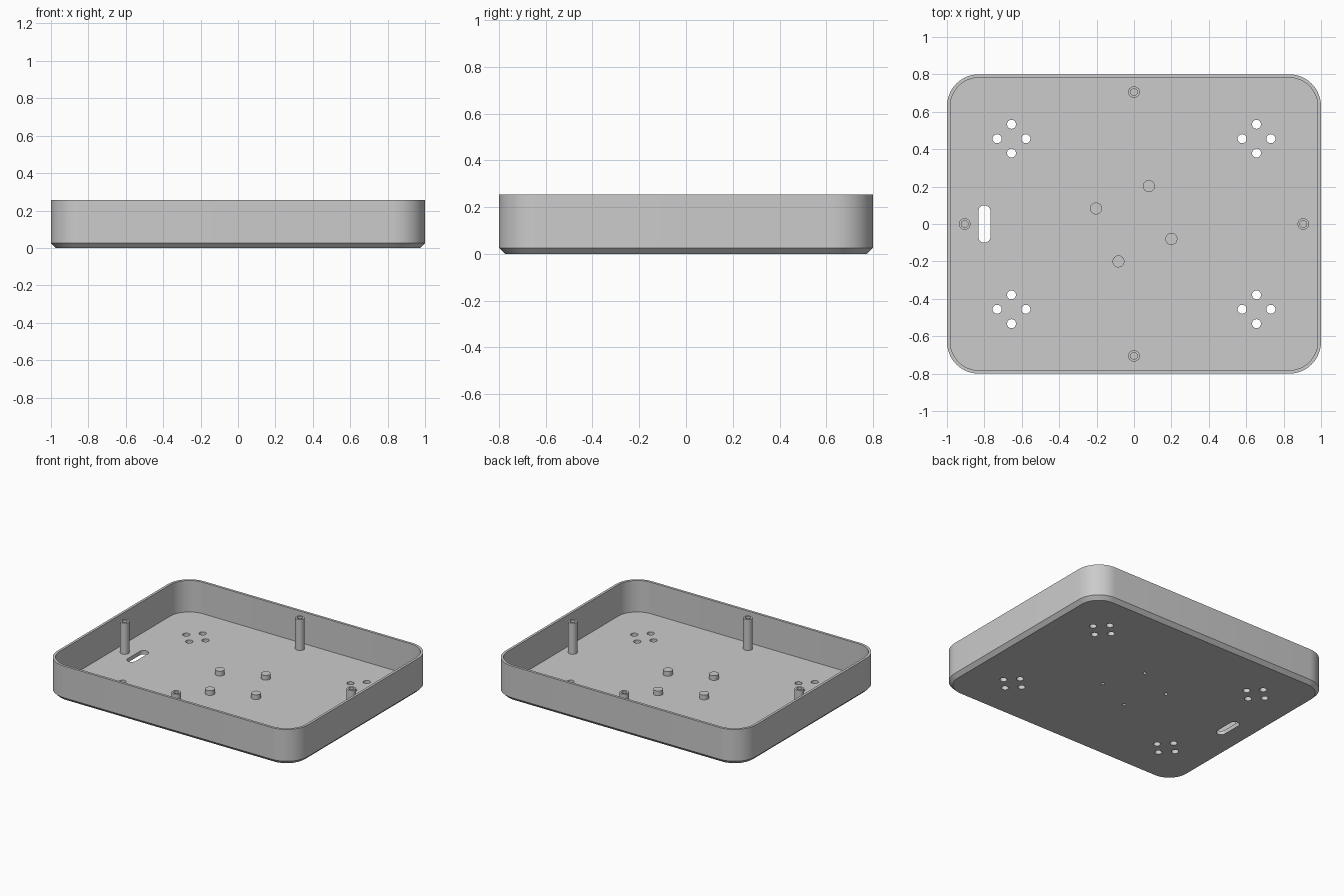
import bpy, bmesh
from math import cos, sin, pi, radians

if "Cube" in bpy.data.objects:
    bpy.data.objects.remove(bpy.data.objects["Cube"], do_unlink=True)

HX, HY, TOP = 1.0, 0.8, 0.255          # outer half sizes and rim height
RADIUS, WALL, FLOOR, CHAMFER = 0.17, 0.018, 0.028, 0.026
HOLE_R, PIN_R = 0.024, 0.012

grey = bpy.data.materials.new("plain grey")
grey.use_nodes = True
grey.diffuse_color = (0.6, 0.6, 0.6, 1)
grey.node_tree.nodes["Principled BSDF"].inputs["Base Color"].default_value = (0.6, 0.6, 0.6, 1)


def outline(hx, hy, r, steps=12):
    """Rounded rectangle, slot or circle, counter-clockwise."""
    pts = []
    for q, (sx, sy) in enumerate([(1, 1), (-1, 1), (-1, -1), (1, -1)]):
        for i in range(steps + 1):
            a = (q + i / steps) * pi / 2
            pts.append((sx * (hx - r) + r * cos(a), sy * (hy - r) + r * sin(a)))
    return pts


def loft(bm, sections, center=(0, 0)):
    """Skin a closed solid through (outline, z) sections and cap both ends."""
    rings = [[bm.verts.new((x + center[0], y + center[1], z)) for x, y in pts]
             for pts, z in sections]
    n = len(rings[0])
    for a, b in zip(rings, rings[1:]):
        for i in range(n):
            j = (i + 1) % n
            bm.faces.new((a[i], a[j], b[j], b[i]))
    bm.faces.new(rings[0][::-1])
    bm.faces.new(rings[-1])


def finish(name, bm, smooth=True):
    bmesh.ops.remove_doubles(bm, verts=bm.verts, dist=1e-5)
    bmesh.ops.recalc_face_normals(bm, faces=bm.faces)
    mesh = bpy.data.meshes.new(name)
    bm.to_mesh(mesh)
    bm.free()
    mesh.materials.append(grey)
    obj = bpy.data.objects.new(name, mesh)
    bpy.context.collection.objects.link(obj)
    if smooth:
        shade(obj)
    return obj


def shade(obj):
    bpy.ops.object.select_all(action='DESELECT')
    obj.select_set(True)
    bpy.context.view_layer.objects.active = obj
    bpy.ops.object.shade_smooth_by_angle(angle=radians(30))


def circle(r):
    return outline(r, r, r, 8)


def tube(name, center, sections):
    bm = bmesh.new()
    loft(bm, [(circle(r), z) for r, z in sections], center)
    return finish(name, bm)


# Open tray: chamfered base, straight wall, thin rim, flat floor
bm = bmesh.new()
outer = outline(HX, HY, RADIUS)
inner = outline(HX - WALL, HY - WALL, RADIUS - WALL)
base = outline(HX - CHAMFER, HY - CHAMFER, RADIUS - CHAMFER)
loft(bm, [(base, 0), (outer, CHAMFER), (outer, TOP), (inner, TOP), (inner, FLOOR)])
tray = finish("tray", bm, smooth=False)

# Cutter for vent holes, cable slot and the pin holes beneath the standoffs
standoffs = [(0.08, 0.203), (-0.203, 0.083), (-0.083, -0.2), (0.2, -0.08)]
low, high = -0.1, 0.1
bm = bmesh.new()
for sx in (-1, 1):
    for sy in (-1, 1):
        for k in range(4):
            a = k * pi / 2
            c = (sx * 0.655 + 0.077 * cos(a), sy * 0.456 + 0.077 * sin(a))
            loft(bm, [(circle(HOLE_R), low), (circle(HOLE_R), high)], c)
slot = outline(0.032, 0.1, 0.032, 8)
loft(bm, [(slot, low), (slot, high)], (-0.8, 0))
for c in standoffs:
    loft(bm, [(circle(PIN_R), low), (circle(PIN_R), high)], c)
cutter = finish("hole_cutter", bm, smooth=False)
cutter.hide_render = True

cut = tray.modifiers.new("holes", 'BOOLEAN')
cut.operation, cut.solver, cut.object = 'DIFFERENCE', 'EXACT', cutter
bpy.context.view_layer.objects.active = tray
bpy.ops.object.modifier_apply(modifier=cut.name)
bpy.data.objects.remove(cutter, do_unlink=True)
shade(tray)

# Tall screw posts with a blind bore from the top
for name, c in (("left", (0.905, 0)), ("right", (-0.905, 0)),
                ("back", (0, 0.705)), ("front", (0, -0.705))):
    tube(name + "_screw_post", c,
         [(0.031, FLOOR), (0.031, TOP - 0.003), (0.018, TOP - 0.003), (0.018, FLOOR + 0.03)])

# Short standoffs with a blind bore from below
for i, c in enumerate(standoffs):
    tube("standoff_%d" % (i + 1), c,
         [(PIN_R, FLOOR + 0.022), (PIN_R, FLOOR), (0.032, FLOOR), (0.032, FLOOR + 0.034)])
